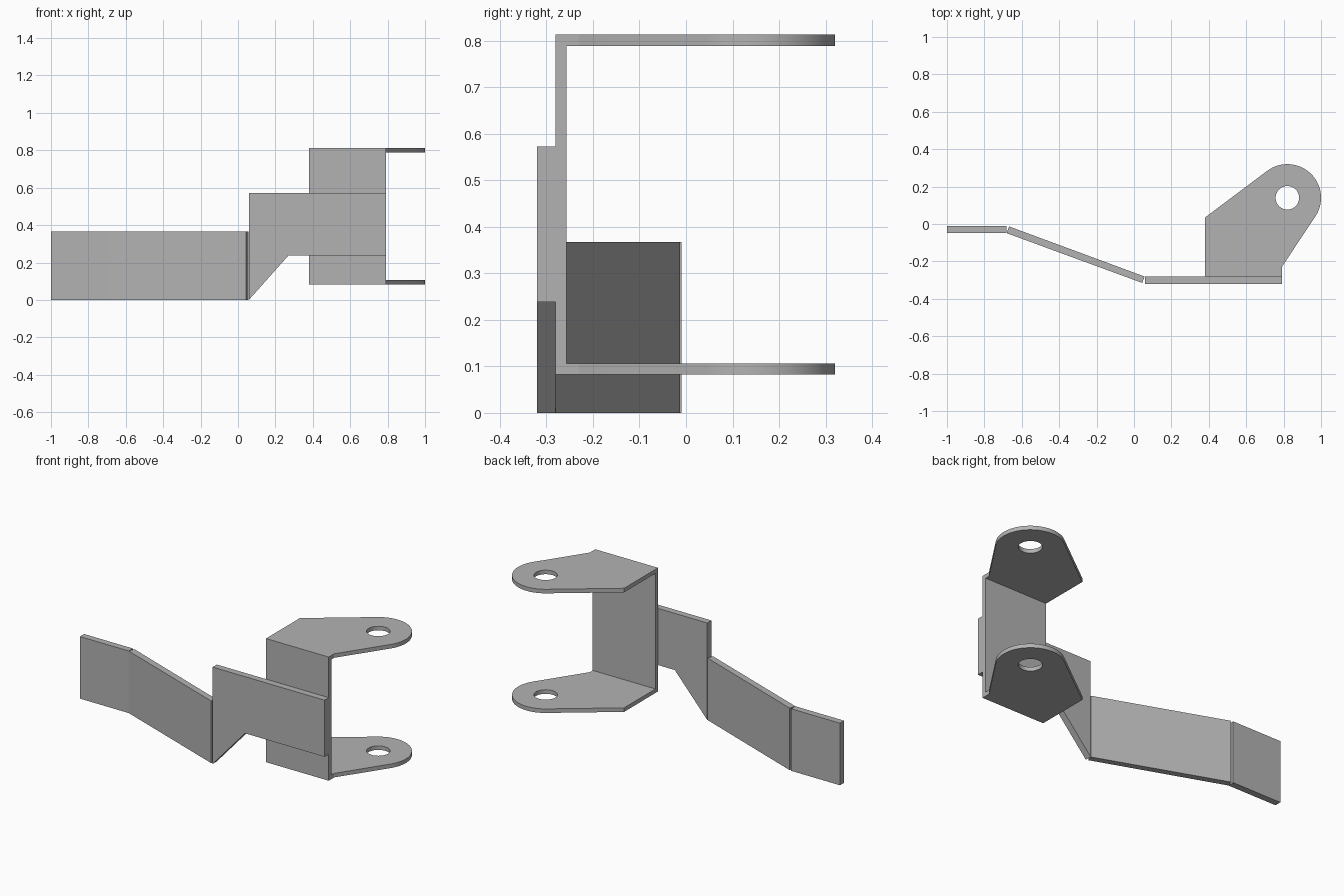
import bpy
import bmesh
from math import asin, atan2, cos, sin, pi, sqrt
from mathutils import Matrix, Vector

cube = bpy.data.objects.get("Cube")
if cube:
    bpy.data.objects.remove(cube, do_unlink=True)

steel = bpy.data.materials.new("grey steel")
steel.use_nodes = True
grey = (0.45, 0.45, 0.45, 1)
steel.diffuse_color = grey
steel.node_tree.nodes["Principled BSDF"].inputs["Base Color"].default_value = grey


def plate(name, outline, low, high, upright=False, hole=None):
    """Extrude an outline: XY along z, or XZ along y when upright."""
    bm = bmesh.new()
    place = (lambda a, b: (a, low, b)) if upright else (lambda a, b: (a, b, low))
    loops = [outline] + ([hole] if hole else [])
    edges = []
    for loop in loops:
        verts = [bm.verts.new(place(*p)) for p in loop]
        edges += [bm.edges.new((verts[i - 1], verts[i])) for i in range(len(verts))]
    if hole:
        bmesh.ops.triangle_fill(bm, edges=edges, use_beauty=True)
    else:
        bm.faces.new(verts)
    shift = Vector((0, high - low, 0)) if upright else Vector((0, 0, high - low))
    grown = bmesh.ops.extrude_face_region(bm, geom=bm.faces[:], use_keep_orig=True)
    moved = [g for g in grown["geom"] if isinstance(g, bmesh.types.BMVert)]
    bmesh.ops.translate(bm, verts=moved, vec=shift)
    bmesh.ops.recalc_face_normals(bm, faces=bm.faces[:])
    mesh = bpy.data.meshes.new(name)
    bm.to_mesh(mesh)
    bm.free()
    mesh.materials.append(steel)
    obj = bpy.data.objects.new(name, mesh)
    bpy.context.collection.objects.link(obj)
    return obj


def rect(a0, a1, b0, b1):
    return [(a0, b0), (a1, b0), (a1, b1), (a0, b1)]


def arc(center, radius, start, end, steps):
    return [(center[0] + radius * cos(start + (end - start) * i / steps),
             center[1] + radius * sin(start + (end - start) * i / steps))
            for i in range(steps + 1)]


def tangent_angle(point, center, radius, side):
    """Angle on the circle where a line from the point touches it."""
    dx, dy = point[0] - center[0], point[1] - center[1]
    return atan2(dy, dx) + side * (pi / 2 - asin(radius / sqrt(dx * dx + dy * dy)))


# Bent arm: end tab, slanted web and stepped front plate
arm_height = 0.367
plate("end_tab", rect(-1, -0.681, -0.049, -0.01), 0, arm_height)
plate("slanted_arm", [(-0.681, -0.049), (0.044, -0.315), (0.057, -0.281), (-0.668, -0.013)],
      0, arm_height)
plate("front_plate", [(0.058, 0), (0.27, 0.238), (0.79, 0.238), (0.79, 0.573), (0.058, 0.573)],
      -0.32, -0.281, upright=True)

# U bracket: back wall and two rounded ears with pin holes
bottom, top, gauge = 0.082, 0.813, 0.024
left, right, front = 0.38, 0.79, -0.281
plate("bracket_wall", rect(left, right, bottom + gauge, top - gauge),
      front, front + gauge, upright=True)

eye, radius = (0.82, 0.14), 0.18
right_corner, left_corner = (right, -0.23), (left, 0.035)
start = tangent_angle(right_corner, eye, radius, 1)
end = tangent_angle(left_corner, eye, radius, -1)
while end < start:
    end += 2 * pi
ear = [(left, front), (right, front), right_corner]
ear += arc(eye, radius, start, end, 32) + [left_corner]
pin_hole = arc(eye, 0.063, 0, 2 * pi, 40)[:-1]

for name, z in (("lower_ear", bottom), ("upper_ear", top - gauge)):
    obj = plate(name, ear, z, z + gauge, hole=pin_hole)
    bpy.ops.object.select_all(action="DESELECT")
    obj.select_set(True)
    bpy.context.view_layer.objects.active = obj
    bpy.ops.object.shade_smooth_by_angle()
